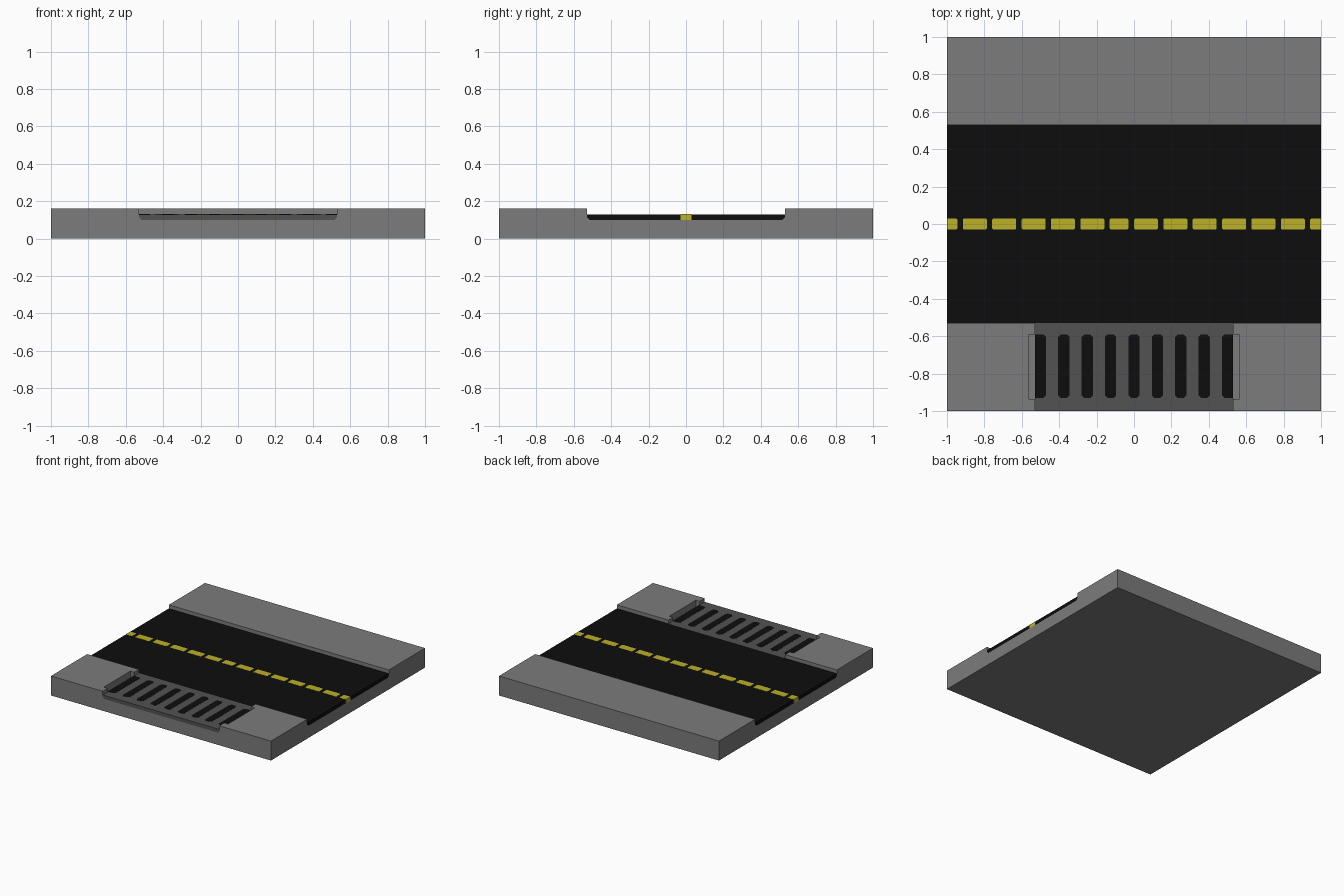
import bpy, bmesh

cube = bpy.data.objects.get("Cube")
if cube:
    bpy.data.objects.remove(cube)


def material(name, rgb):
    m = bpy.data.materials.new(name)
    m.use_nodes = True
    m.diffuse_color = (*rgb, 1)
    m.node_tree.nodes["Principled BSDF"].inputs["Base Color"].default_value = (*rgb, 1)
    return m


CONCRETE = material("concrete grey", (0.2, 0.2, 0.2))
PAVING = material("dark paving grey", (0.085, 0.085, 0.085))
ASPHALT = material("asphalt black", (0.004, 0.004, 0.004))
YELLOW = material("line yellow", (0.5, 0.44, 0.02))


def prism(name, outline, axis, lo, hi, mat):
    """Extrude a 2D outline along an axis from lo to hi."""
    place = {"x": lambda a, b, t: (t, a, b),
             "y": lambda a, b, t: (a, t, b),
             "z": lambda a, b, t: (a, b, t)}[axis]
    bm = bmesh.new()
    face = bm.faces.new([bm.verts.new(place(a, b, lo)) for a, b in outline])
    ext = bmesh.ops.extrude_face_region(bm, geom=[face])
    moved = [v for v in ext["geom"] if isinstance(v, bmesh.types.BMVert)]
    bmesh.ops.translate(bm, verts=moved, vec=place(0, 0, hi - lo))
    bmesh.ops.recalc_face_normals(bm, faces=bm.faces)
    mesh = bpy.data.meshes.new(name)
    bm.to_mesh(mesh)
    bm.free()
    mesh.materials.append(mat)
    obj = bpy.data.objects.new(name, mesh)
    bpy.context.collection.objects.link(obj)
    return obj


def rect(x0, x1, y0, y1):
    return [(x0, y0), (x1, y0), (x1, y1), (x0, y1)]


def chamfered(x0, x1, y0, y1, c, left=True, right=True):
    """Rectangle with cut corners on the chosen sides."""
    l, r = (c if left else 0), (c if right else 0)
    pts = [(x0 + l, y0), (x1 - r, y0), (x1, y0 + r), (x1, y1 - r),
           (x1 - r, y1), (x0 + l, y1), (x0, y1 - l), (x0, y0 + l)]
    return list(dict.fromkeys(pts))


def tray(top):
    """Cross-section of a sunken slab with cut lower corners."""
    return [(-W, top), (-W, BED + 0.015), (-W + 0.015, BED),
            (W - 0.015, BED), (W, BED + 0.015), (W, top)]


W, BED, ROAD, KERB = 0.53, 0.10, 0.13, 0.16

# Concrete base with the road channel in its section
section = [(-1, 0), (-1, KERB)] + tray(KERB) + [(1, KERB), (1, 0)]
base = prism("pavement_base", section, "x", -1, 1, CONCRETE)

# Dropped kerb and its side pockets are cut out of the front pavement
cutters = [prism("crossing_cutter", tray(0.3), "y", -1.1, -0.5, CONCRETE),
           prism("pocket_cutter", rect(-0.565, 0.565, -0.935, -0.59), "z",
                 BED + 0.005, 0.3, CONCRETE)]
for cutter in cutters:
    mod = base.modifiers.new(cutter.name, "BOOLEAN")
    mod.operation, mod.solver, mod.object = "DIFFERENCE", "EXACT", cutter
    cutter.hide_render = True
    cutter.hide_set(True)
bpy.context.view_layer.update()
cut = bpy.data.meshes.new_from_object(base.evaluated_get(bpy.context.evaluated_depsgraph_get()))
base.modifiers.clear()
base.data = cut
for cutter in cutters:
    bpy.data.objects.remove(cutter)

# Road and crossing slabs
prism("road_surface", tray(ROAD), "x", -1, 1, ASPHALT)
prism("crossing_slab", tray(ROAD), "y", -1, -W, PAVING)

# Crossing bars, the outermost ones square against the kerb
for i in range(-4, 5):
    x = i * 0.125
    prism("crossing_bar", chamfered(x - 0.03, x + 0.03, -0.93, -0.59, 0.014, i > -4, i < 4),
          "z", ROAD - 0.005, ROAD + 0.001, ASPHALT)

# Centre line dashes, running outwards from the middle
PITCH, DASH = 0.157, 0.128
for k in range(7):
    right = k * PITCH
    left = -0.13 - k * PITCH
    for a, b in ((right, right + DASH), (left, left + DASH if k else -0.03)):
        a, b = max(a, -1), min(b, 1)
        prism("centre_dash", chamfered(a, b, -0.03, 0.03, 0.006, a > -1, b < 1),
              "z", ROAD - 0.005, ROAD + 0.001, YELLOW)

# Yellow end faces of the centre line on both road ends
for s in (-1, 1):
    prism("centre_line_end", rect(-0.03, 0.03, BED, ROAD + 0.001), "x",
          s * 0.995, s * 1.0005, YELLOW)
